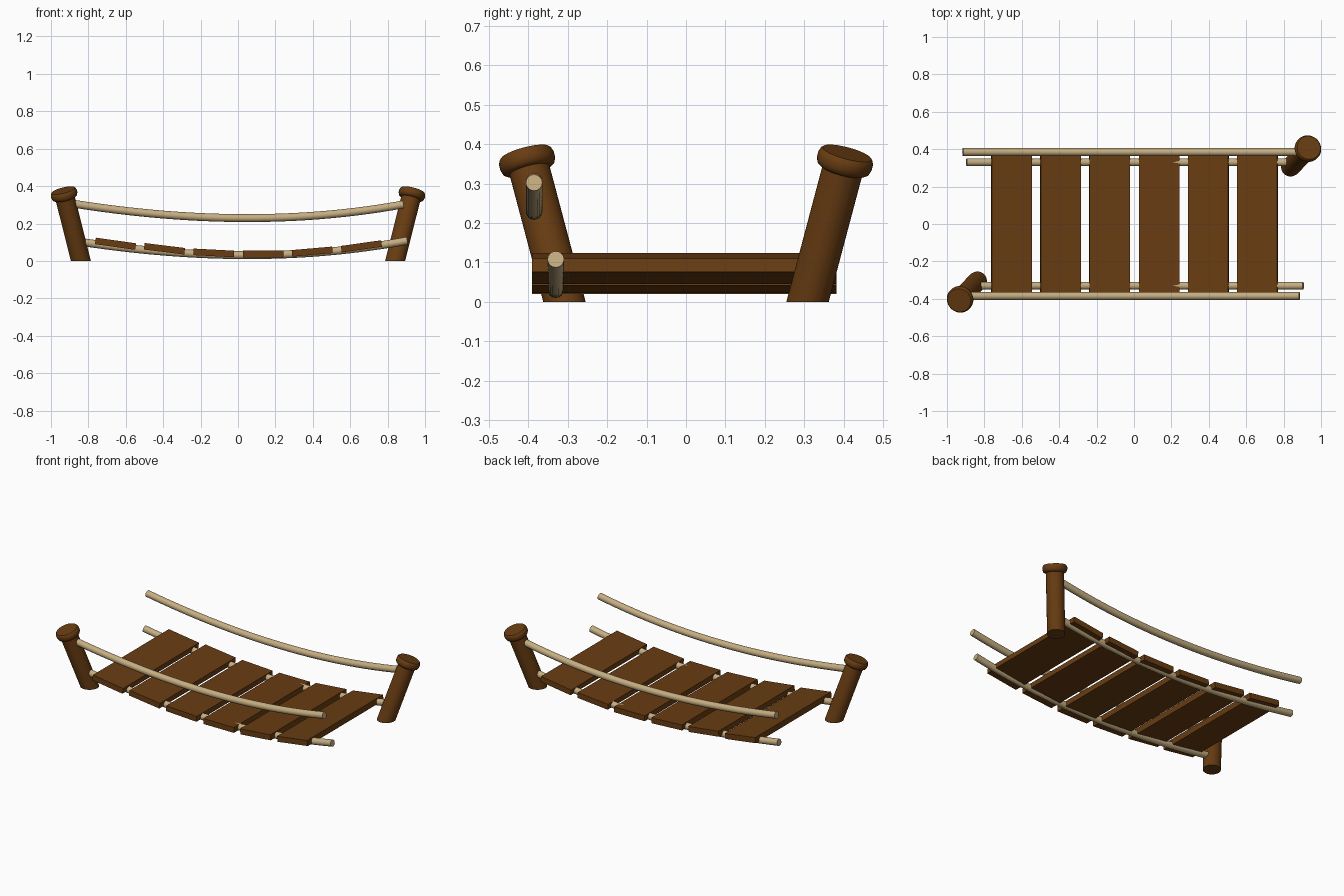
import bpy, bmesh, math
from mathutils import Vector, Matrix

cube = bpy.data.objects.get("Cube")
if cube:
    bpy.data.objects.remove(cube, do_unlink=True)


def material(name, rgb):
    m = bpy.data.materials.new(name)
    m.use_nodes = True
    m.diffuse_color = (*rgb, 1)
    bsdf = m.node_tree.nodes["Principled BSDF"]
    bsdf.inputs["Base Color"].default_value = (*rgb, 1)
    bsdf.inputs["Roughness"].default_value = 0.8
    return m


WOOD = material("brown_wood", (0.14, 0.046, 0.006))
ROPE = material("tan_rope", (0.56, 0.42, 0.22))


def finish(name, bm, mat, smooth=True):
    bmesh.ops.recalc_face_normals(bm, faces=bm.faces[:])
    mesh = bpy.data.meshes.new(name)
    bm.to_mesh(mesh)
    bm.free()
    mesh.materials.append(mat)
    ob = bpy.data.objects.new(name, mesh)
    bpy.context.collection.objects.link(ob)
    if smooth:
        bpy.ops.object.select_all(action='DESELECT')
        ob.select_set(True)
        bpy.context.view_layer.objects.active = ob
        bpy.ops.object.shade_smooth_by_angle(angle=math.radians(40))
    return ob


def skin(bm, rings):
    # bridge consecutive rings and close both ends
    n = len(rings[0])
    for a, b in zip(rings, rings[1:]):
        for i in range(n):
            j = (i + 1) % n
            bm.faces.new((a[i], a[j], b[j], b[i]))
    bm.faces.new(rings[0])
    bm.faces.new(rings[-1])


def lathe(name, profile, matrix, mat, sides=32):
    bm = bmesh.new()
    rings = []
    for r, h in profile:
        angles = [math.tau * i / sides for i in range(sides)]
        rings.append([bm.verts.new(matrix @ Vector((r * math.cos(t), r * math.sin(t), h)))
                      for t in angles])
    skin(bm, rings)
    # trim flat on the ground
    bmesh.ops.bisect_plane(bm, geom=bm.verts[:] + bm.edges[:] + bm.faces[:],
                           plane_co=(0, 0, 0), plane_no=(0, 0, -1), clear_outer=True)
    bmesh.ops.holes_fill(bm, edges=[e for e in bm.edges if e.is_boundary])
    return finish(name, bm, mat)


# Leaning posts with rounded caps on opposite corners
base, head = Vector((0.84, 0.308, 0)), Vector((0.93, 0.403, 0.358))
length = (head - base).length
lean = Matrix.Translation(base) @ (head - base).to_track_quat('Z', 'Y').to_matrix().to_4x4()
shaft = [(0.052, -0.05), (0.052, length)]
cap = [(0.058, -0.026), (0.067, -0.02), (0.0715, -0.008), (0.0715, 0.006),
       (0.068, 0.016), (0.064, 0.02)]
for side, turn in (("back_left", 0), ("front_right", math.pi)):
    m = Matrix.Rotation(turn, 4, 'Z') @ lean
    lathe(side + "_post", shaft, m, WOOD)
    lathe(side + "_post_cap", [(r, h + length) for r, h in cap], m, WOOD)


# Sagging ropes
def sag(x):
    u = x - 0.05
    return 0.0975 * u * u + 0.0092 * u ** 3


def rope(name, x0, x1, y, low, radius=0.021, steps=28, sides=16):
    bm = bmesh.new()
    rings = []
    for k in range(steps + 1):
        x = x0 + (x1 - x0) * k / steps
        slope = math.atan((sag(x + 0.01) - sag(x - 0.01)) / 0.02)
        ring = []
        for i in range(sides):
            t = math.tau * i / sides
            up = radius * math.sin(t)
            ring.append(bm.verts.new((x - up * math.sin(slope), y + radius * math.cos(t),
                                      low + sag(x) + up * math.cos(slope))))
        rings.append(ring)
    skin(bm, rings)
    return finish(name, bm, ROPE)


for side, s in (("front", -1), ("back", 1)):
    rope(side + "_hand_rope", -0.915, 0.885, s * 0.385, 0.229)
    rope(side + "_foot_rope", -0.895, 0.905, s * 0.33, 0.031)

# Tread planks: centre x, height and tilt in degrees
planks = [(-0.655, 0.092, 8), (-0.393, 0.065, 7), (-0.13, 0.043, 3),
          (0.135, 0.037, 0), (0.397, 0.05, -5), (0.66, 0.078, -8)]
for n, (x, z, tilt) in enumerate(planks, 1):
    bm = bmesh.new()
    bmesh.ops.create_cube(bm, size=1, matrix=Matrix.Translation((x, -0.004, z))
                          @ Matrix.Rotation(math.radians(tilt), 4, 'Y')
                          @ Matrix.Diagonal((0.217, 0.772, 0.035, 1)))
    finish(f"plank_{n}", bm, WOOD, smooth=False)
